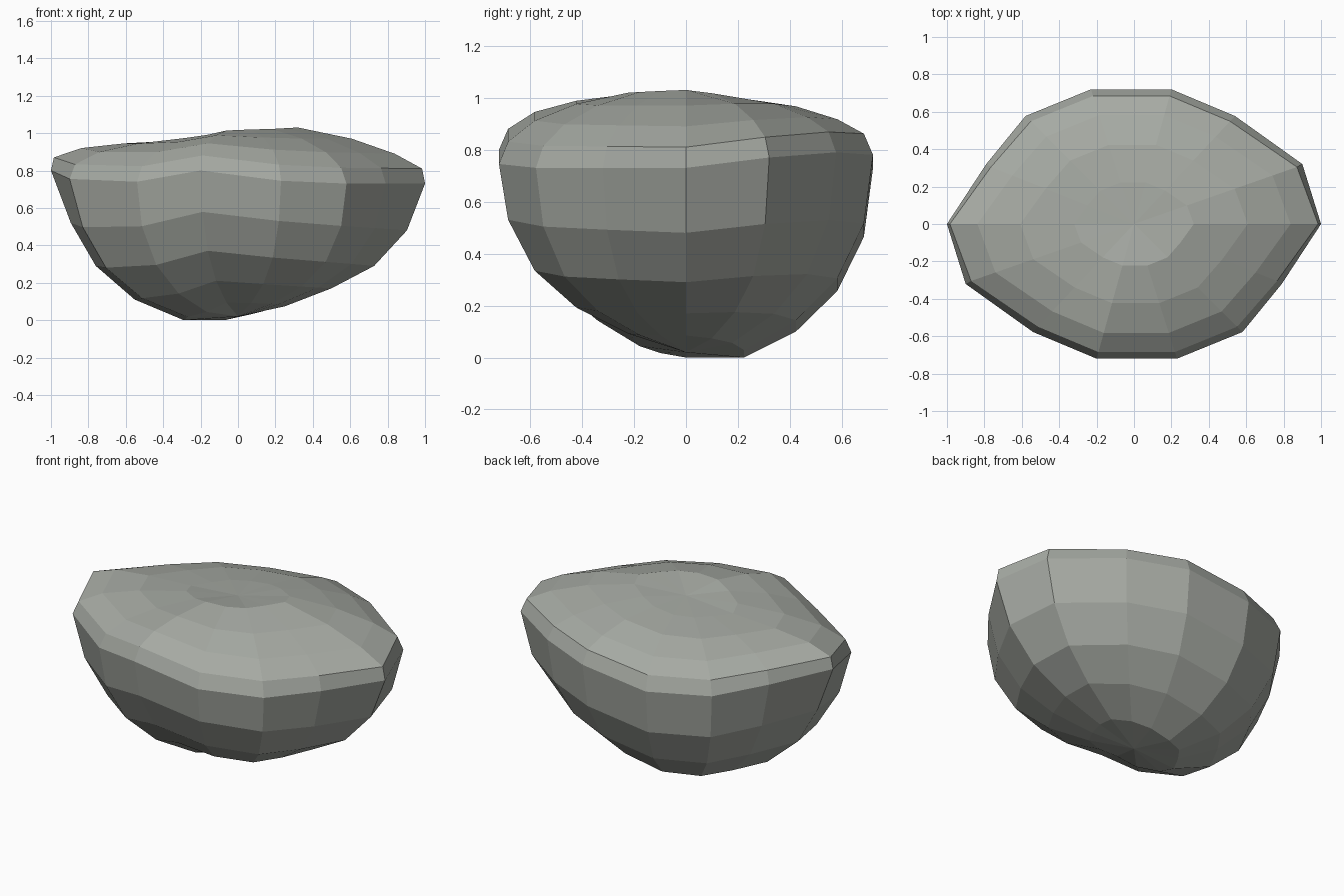
import bpy
import math

cube = bpy.data.objects.get("Cube")
if cube:
    bpy.data.objects.remove(cube)

SEGMENTS, RINGS = 14, 10
HALF_DEPTH = 0.72 / math.sin(math.tau * 3 / SEGMENTS)

# Heights from the upper cap ring down to the lower cap ring, in four directions
right = [1.03, 0.97, 0.89, 0.81, 0.73, 0.48, 0.29, 0.17, 0.085]
back = [0.975, 0.955, 0.90, 0.84, 0.755, 0.49, 0.28, 0.12, 0.01]
left = [0.96, 0.945, 0.92, 0.87, 0.80, 0.52, 0.29, 0.11, 0.00]
front = [1.02, 0.985, 0.93, 0.855, 0.77, 0.56, 0.36, 0.21, 0.10]
directions = [right, back, left, front]

# Rim: half-widths and uneven heights around the widest ring
rim_x = [1, 0.90, 0.54, 0.20, -0.23, -0.58, -0.79, -1, -0.90, -0.54, -0.20, 0.23, 0.58, 0.79]
rim_z = [0.73, 0.77, 0.79, 0.78, 0.73, 0.74, 0.77, 0.80, 0.755, 0.74, 0.80, 0.745, 0.73, 0.73]


def blended_height(seg, ring):
    """Blend the direction profiles, then add the rim's unevenness."""
    turn = seg * len(directions) / SEGMENTS
    i, t = int(turn), turn % 1
    a, b = directions[i], directions[(i + 1) % len(directions)]
    mix = lambda r: a[r] * (1 - t) + b[r] * t
    wave = math.sin(math.pi * (ring + 1) / RINGS)
    fade = wave if ring > 4 else wave ** 2
    return max(0, mix(ring) + (rim_z[seg] - mix(4)) * fade)


def end_scale(angle, ring):
    """Swell the two long ends above the rim and draw them in below it."""
    weight = max(0, abs(math.cos(angle)) - 0.8) / 0.2
    if ring < 4:
        change = 0.035
    elif ring == 4:
        change = 0
    elif math.cos(angle) > 0:
        change = -0.05 * (ring - 4)
    else:
        change = -0.06
    return 1 + change * weight


# Boulder: rings of a squashed, lopsided ball
verts = [(0, 0, 0.985)]
for ring in range(RINGS - 1):
    radius = math.sin(math.pi * (ring + 1) / RINGS)
    for seg in range(SEGMENTS):
        angle = math.tau * seg / SEGMENTS
        verts.append((rim_x[seg] * radius * end_scale(angle, ring),
                      HALF_DEPTH * math.sin(angle) * radius,
                      blended_height(seg, ring)))
verts.append((0, 0, 0.02))

faces = []
last = len(verts) - 1
for seg in range(SEGMENTS):
    nxt = (seg + 1) % SEGMENTS
    faces.append((0, 1 + seg, 1 + nxt))
    for ring in range(RINGS - 2):
        top = 1 + ring * SEGMENTS
        low = top + SEGMENTS
        faces.append((top + seg, low + seg, low + nxt, top + nxt))
    base = last - SEGMENTS
    faces.append((base + seg, last, base + nxt))

mesh = bpy.data.meshes.new("boulder")
mesh.from_pydata(verts, [], faces)
mesh.update()
boulder = bpy.data.objects.new("boulder", mesh)
bpy.context.collection.objects.link(boulder)

# Stone colour
stone = bpy.data.materials.new("grey_stone")
stone.use_nodes = True
colour = (0.38, 0.40, 0.365, 1)
stone.diffuse_color = colour
shader = stone.node_tree.nodes["Principled BSDF"]
shader.inputs["Base Color"].default_value = colour
shader.inputs["Roughness"].default_value = 0.9
mesh.materials.append(stone)
